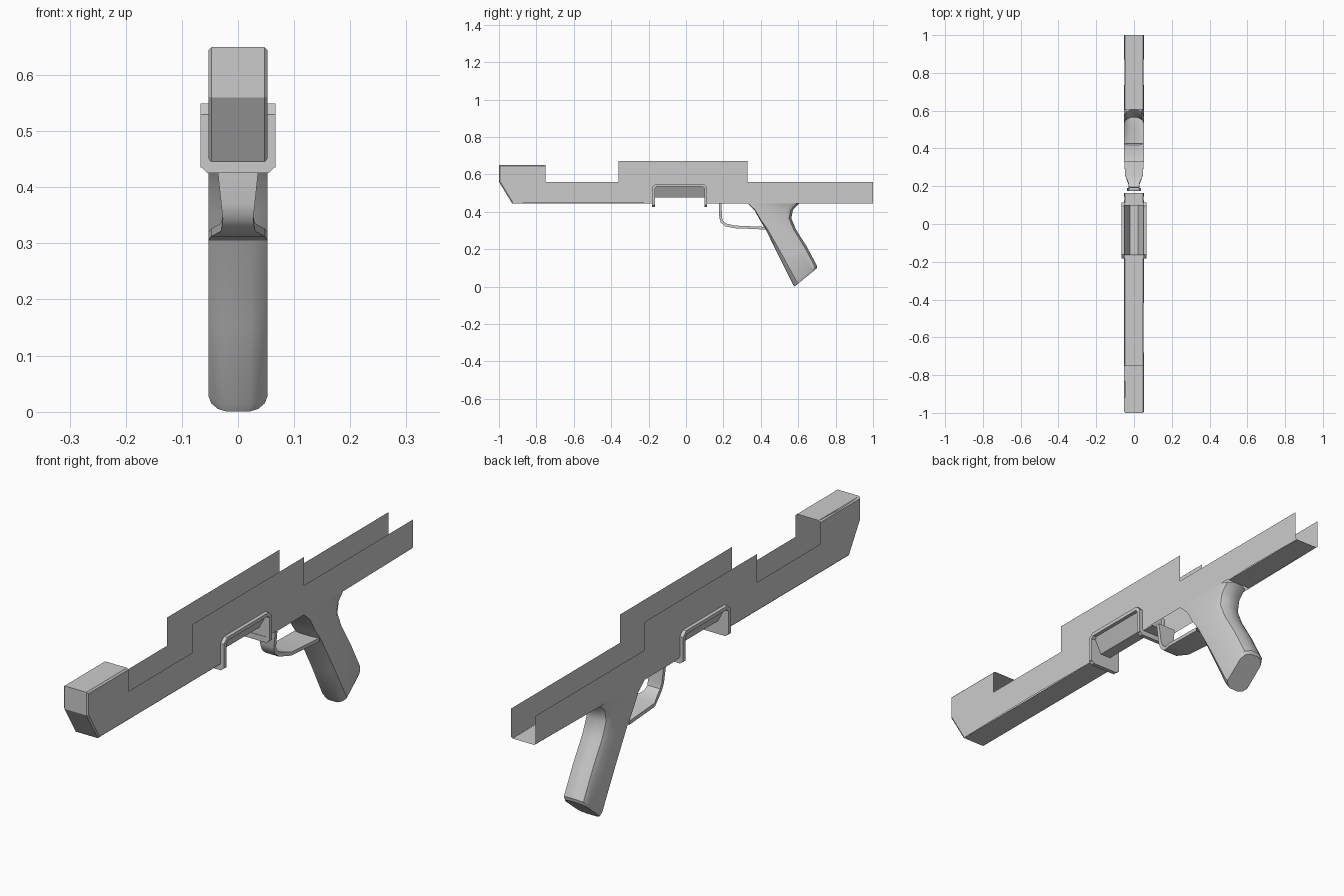
import bpy, bmesh
from mathutils import Vector

if "Cube" in bpy.data.objects:
    bpy.data.objects.remove(bpy.data.objects["Cube"])

W = 0.053  # half width of the receiver


def finish(bm, name, smooth=False):
    bmesh.ops.recalc_face_normals(bm, faces=bm.faces)
    me = bpy.data.meshes.new(name)
    bm.to_mesh(me)
    bm.free()
    ob = bpy.data.objects.new(name, me)
    bpy.context.collection.objects.link(ob)
    if smooth:
        bpy.context.view_layer.objects.active = ob
        ob.select_set(True)
        bpy.ops.object.shade_smooth_by_angle(angle=0.6)
        ob.select_set(False)
    return ob


def prism(name, pts, axis, a, b):
    """Closed prism: pts are (y,z) for axis 'x' or (x,z) for axis 'y'."""
    bm = bmesh.new()
    put = (lambda p, t: (t, p[0], p[1])) if axis == 'x' else (lambda p, t: (p[0], t, p[1]))
    r0 = [bm.verts.new(put(p, a)) for p in pts]
    r1 = [bm.verts.new(put(p, b)) for p in pts]
    bm.faces.new(r0)
    bm.faces.new(r1[::-1])
    for i in range(len(pts)):
        j = (i + 1) % len(pts)
        bm.faces.new((r0[i], r0[j], r1[j], r1[i]))
    return finish(bm, name)


def loft(bm, rings, closed):
    rows = [[bm.verts.new(p) for p in r] for r in rings]
    n = len(rows[0])
    for a, b in zip(rows, rows[1:]):
        for i in range(n if closed else n - 1):
            j = (i + 1) % n
            bm.faces.new((a[i], a[j], b[j], b[i]))
    return rows


# Receiver: two thin sides joined only along the nose and closed bottom strips
profile = [(-0.75, 0.65), (-1, 0.65), (-1, 0.56), (-0.93, 0.445), (-0.17, 0.445),
           (-0.17, 0.535), (0.103, 0.535), (0.103, 0.445), (0.165, 0.445),
           (0.33, 0.445), (0.605, 0.445), (1, 0.445), (1, 0.56), (0.33, 0.56),
           (0.33, 0.67), (-0.36, 0.67), (-0.36, 0.56), (-0.75, 0.56)]
bm = bmesh.new()
left = [bm.verts.new((-W, y, z)) for y, z in profile]
right = [bm.verts.new((W, y, z)) for y, z in profile]
bm.faces.new(left)
bm.faces.new(right[::-1])
corner = []
for i in (0, 1, 2, 3, 7, 10):
    bm.faces.new((left[i], left[i + 1], right[i + 1], right[i]))
    corner += [bm.edges.get((s[i], s[i + 1])) for s in (left, right)]
bmesh.ops.bevel(bm, geom=corner, offset=0.006, offset_type='OFFSET', segments=1,
                affect='EDGES')
finish(bm, "receiver")

# Sloped trough inside the magazine opening, with end walls
bm = bmesh.new()
loft(bm, [[(-W, y, 0.535), (-0.022, y, 0.476), (0.022, y, 0.476), (W, y, 0.535)]
          for y in (-0.165, 0.1)], False)
for y in (-0.165, 0.1):
    bm.faces.new([bm.verts.new(p) for p in
                  ((-W, y, 0.44), (W, y, 0.44), (W, y, 0.535), (-W, y, 0.535))])
finish(bm, "magazine_well")

# Raised rim around the magazine opening
arch = [(-0.182, 0.435), (-0.182, 0.53), (-0.162, 0.549), (0.094, 0.549), (0.113, 0.53),
        (0.113, 0.435), (0.098, 0.435), (0.098, 0.526), (0.088, 0.535), (-0.156, 0.535),
        (-0.166, 0.526), (-0.166, 0.435)]
for name, s in (("rim_right", 1), ("rim_left", -1)):
    prism(name, arch, 'x', s * 0.05, s * 0.067)
bar = [(-0.067, 0.447), (-0.067, 0.438), (-0.054, 0.425), (0.054, 0.425),
       (0.067, 0.438), (0.067, 0.447)]
prism("rim_front_bar", bar, 'y', -0.182, -0.166)
prism("rim_back_bar", bar, 'y', 0.098, 0.113)

# Grip: hollow loft with rounded back and front, open at the top
stations = [((0.33, 0.445), (0.605, 0.445), 0.0), ((0.365, 0.41), (0.572, 0.41), 0.004),
            ((0.395, 0.355), (0.563, 0.365), 0.006), ((0.425, 0.305), (0.588, 0.305), 0.012),
            ((0.5, 0.15), (0.645, 0.215), 0.022), ((0.568, 0.012), (0.701, 0.11), 0.028)]
rings = []
for f, b, k in stations:
    F, B = Vector((0, *f)), Vector((0, *b))
    d = (B - F).normalized()
    half = [(0.022, F + d * k * 0.1), (0.04, F + d * k * 0.4), (W, F + d * k),
            (W, B - d * 0.035), (0.042, B - d * 0.012), (0.018, B)]
    rings.append([p + Vector((x, 0, 0)) for x, p in half]
                 + [p - Vector((x, 0, 0)) for x, p in half[::-1]])
c = sum(rings[-1], Vector()) / 12
rings.append([c + (p - c) * 0.9 + Vector((0, 0.004, -0.007)) for p in rings[-1]])
bm = bmesh.new()
rows = loft(bm, rings, True)
bm.faces.new(rows[-1])
low = min(v.co.z for v in rows[-1])
for v in rows[-1]:
    v.co.z -= low * max(0, 1 - (v.co.z - low) / 0.1)
finish(bm, "grip", True)

# Trigger guard: bent strip that widens toward the grip
path = [(0.176, 0.445, 0.038, 0, 1), (0.178, 0.37, 0.03, 0.1, 1),
        (0.186, 0.343, 0.027, 0.6, 0.8), (0.21, 0.322, 0.03, 1, 0.6),
        (0.26, 0.312, 0.048, 1, 0.1), (0.425, 0.305, W, 1, 0)]
t = 0.014
rings = [[(-w, y, z), (w, y, z), (w, y + t * ky, z + t * kz), (-w, y + t * ky, z + t * kz)]
         for y, z, w, kz, ky in path]
bm = bmesh.new()
loft(bm, rings, True)
finish(bm, "trigger_guard", True)
